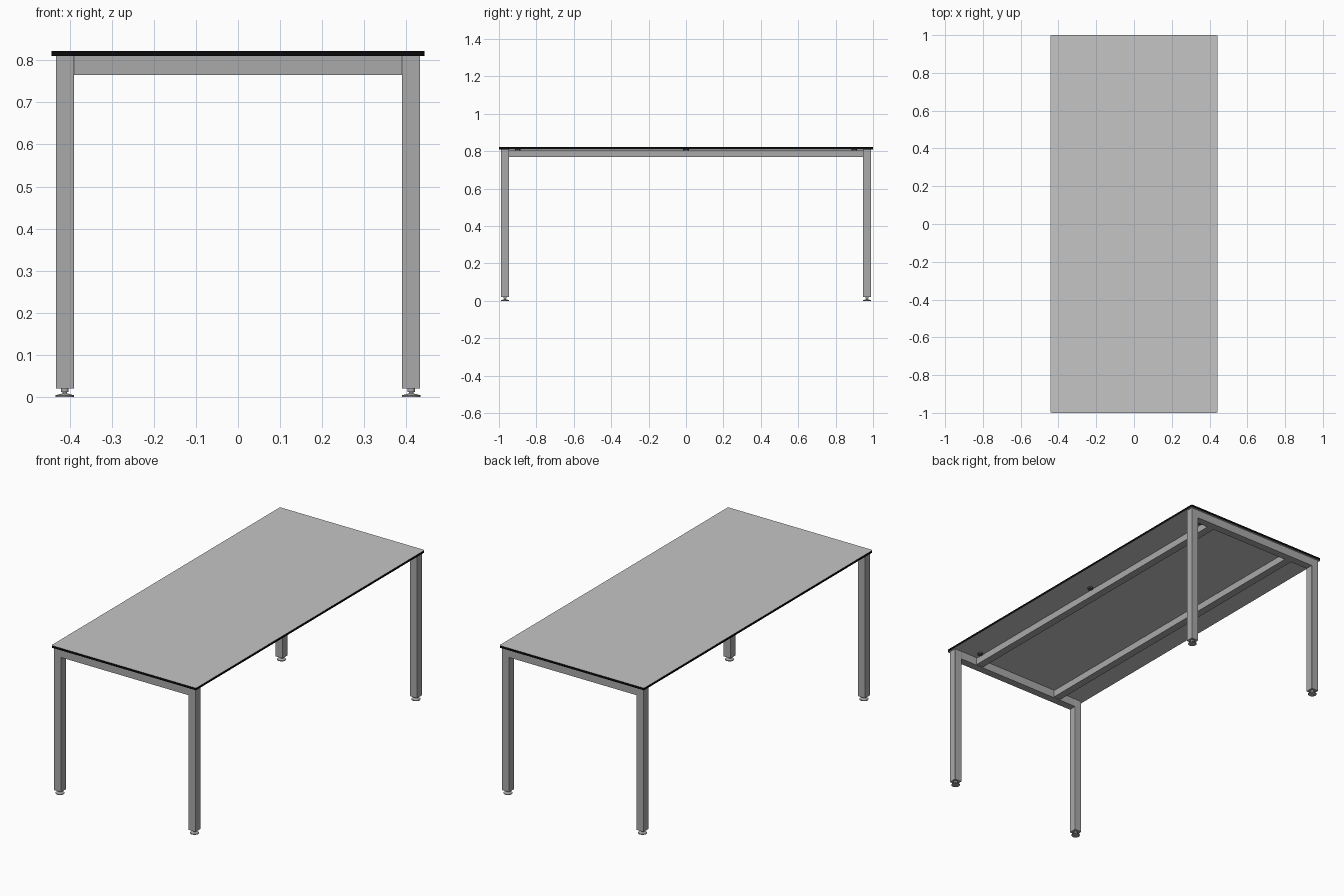
import bpy, bmesh, math

if "Cube" in bpy.data.objects:
    bpy.data.objects.remove(bpy.data.objects["Cube"])


def material(name, grey):
    m = bpy.data.materials.new(name)
    m.diffuse_color = (grey, grey, grey, 1)
    m.use_nodes = True
    m.node_tree.nodes["Principled BSDF"].inputs["Base Color"].default_value = m.diffuse_color
    return m


LIGHT = material("light grey laminate", 0.56)
BLACK = material("black edging", 0.003)
METAL = material("silver grey metal", 0.40)
DARK = material("dark fixing", 0.10)


def finish(bm, name, *mats):
    me = bpy.data.meshes.new(name)
    bm.to_mesh(me)
    bm.free()
    for m in mats:
        me.materials.append(m)
    ob = bpy.data.objects.new(name, me)
    bpy.context.collection.objects.link(ob)
    return ob


def box(name, lo, hi, mat, round_axis=None, radius=0.0):
    """Box between two corners, with the edges along one axis rounded."""
    bm = bmesh.new()
    bmesh.ops.create_cube(bm, size=1)
    for v in bm.verts:
        v.co = [(a + b) / 2 + c * (b - a) for a, b, c in zip(lo, hi, v.co)]
    if round_axis is not None:
        edges = [e for e in bm.edges
                 if abs((e.verts[0].co - e.verts[1].co).normalized()[round_axis]) > 0.9]
        bmesh.ops.bevel(bm, geom=edges, offset=radius, segments=3,
                        profile=0.5, affect='EDGES')
    return finish(bm, name, mat)


def lathe(name, x, y, profile, mat, sides=24):
    """Closed turned part from (radius, z) points, bottom to top."""
    bm = bmesh.new()
    rings = [[bm.verts.new((x + r * math.cos(2 * math.pi * i / sides),
                            y + r * math.sin(2 * math.pi * i / sides), z))
              for i in range(sides)] for r, z in profile]
    for a, b in zip(rings, rings[1:]):
        for i in range(sides):
            j = (i + 1) % sides
            bm.faces.new((a[i], a[j], b[j], b[i])).smooth = True
    bm.faces.new(rings[0][::-1])
    bm.faces.new(rings[-1])
    ob = finish(bm, name, mat)
    ob.data.set_sharp_from_angle(angle=math.radians(30))
    return ob


# Table top with rounded corners and black edging
top = box("table_top", (-0.443, -1, 0.81), (0.443, 1, 0.822), LIGHT, 2, 0.008)
top.data.materials.append(BLACK)
for p in top.data.polygons:
    p.material_index = 1 if abs(p.normal.z) < 0.5 else 0

# Legs with levelling feet
for sx in (-1, 1):
    for sy in (-1, 1):
        x, y = sx * 0.4115, sy * 0.968
        h = 0.0215
        box("leg", (x - h, y - h, 0.02), (x + h, y + h, 0.81), METAL, 2, 0.002)
        lathe("levelling_foot", x, y,
              [(0.022, 0), (0.022, 0.004), (0.010, 0.007), (0.005, 0.009),
               (0.005, 0.012), (0.009, 0.012), (0.009, 0.021)], METAL)

# End rails between the legs
for sy in (-1, 1):
    y = sy * 0.968
    box("end_rail", (-0.39, y - 0.0215, 0.765), (0.39, y + 0.0215, 0.81), METAL)

# Long rails under the top, with round fixings beside them
for sx in (-1, 1):
    x = sx * 0.265
    box("long_rail", (x - 0.0215, -0.9465, 0.768), (x + 0.0215, 0.9465, 0.806), METAL)
    for y in (-0.9, 0, 0.9):
        lathe("top_fixing", sx * 0.30, y, [(0.015, 0.803), (0.015, 0.81)], DARK, 16)
